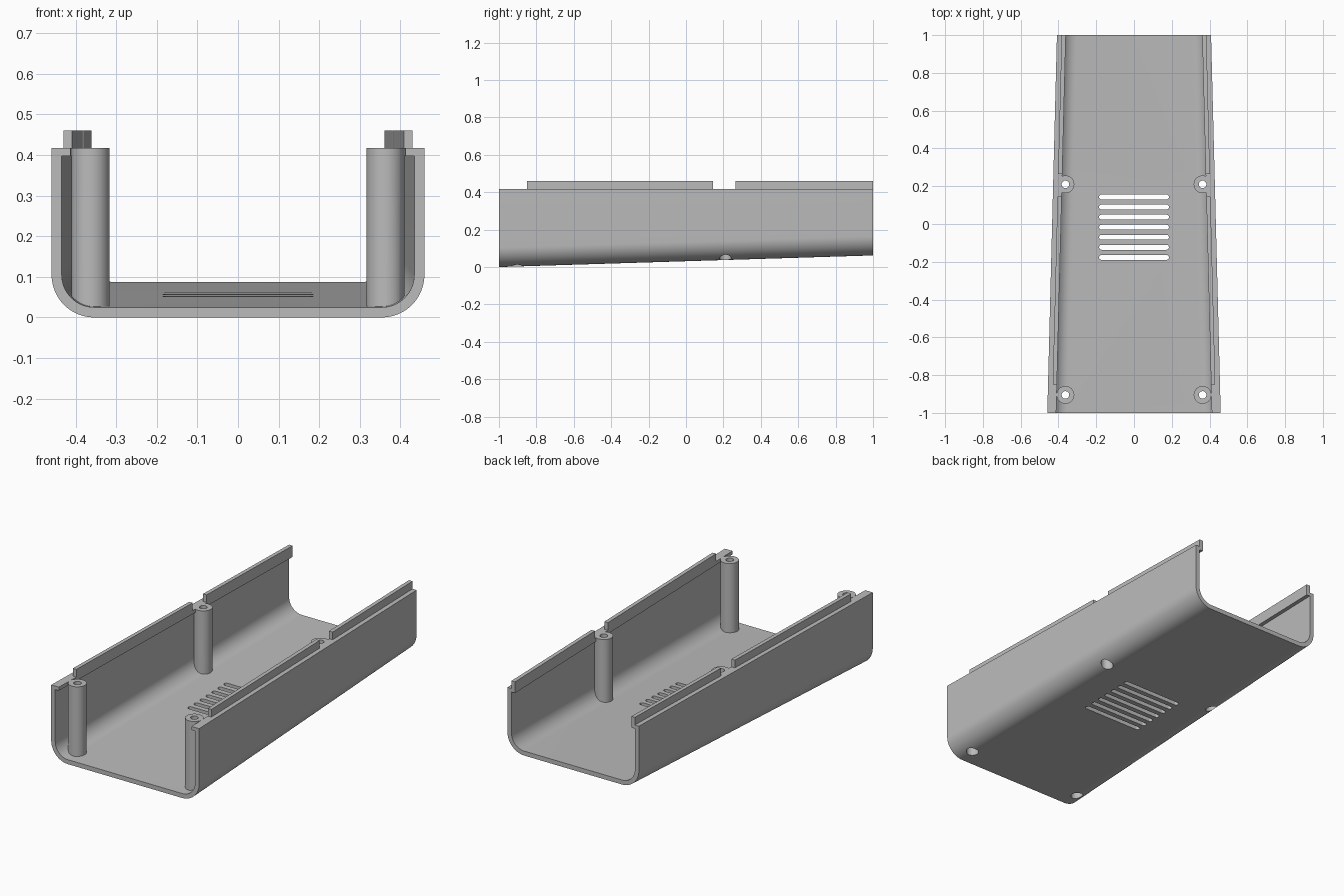
import bpy, bmesh, math

if "Cube" in bpy.data.objects:
    bpy.data.objects.remove(bpy.data.objects["Cube"], do_unlink=True)

WALL, RADIUS, RIM = 0.025, 0.105, 0.417
LEDGE_Z, LEDGE_W, LIP_TOP = 0.397, 0.022, 0.46
POSTS = [(x, y) for x in (-0.363, 0.363) for y in (-0.905, 0.21)]

grey = bpy.data.materials.new("plain grey")
grey.use_nodes = True
colour = (0.5, 0.5, 0.5, 1)
grey.diffuse_color = colour
grey.node_tree.nodes["Principled BSDF"].inputs["Base Color"].default_value = colour


def half_width(y):
    return 0.4335 - 0.0255 * y


def base(y):
    return 0.031 + 0.031 * y


def loft(name, sections):
    """Solid between two matching outlines."""
    bm = bmesh.new()
    a, b = [[bm.verts.new(p) for p in s] for s in sections]
    for i in range(len(a)):
        j = (i + 1) % len(a)
        bm.faces.new((a[i], a[j], b[j], b[i]))
    bm.faces.new(a)
    bm.faces.new(b)
    bmesh.ops.recalc_face_normals(bm, faces=bm.faces)
    mesh = bpy.data.meshes.new(name)
    bm.to_mesh(mesh)
    bm.free()
    mesh.materials.append(grey)
    ob = bpy.data.objects.new(name, mesh)
    bpy.context.collection.objects.link(ob)
    return ob


def trough(y, inset, upper):
    """Round-cornered U outline; upper lists (x inset, z) above the corner."""
    w, z, r = half_width(y) - inset, base(y) + inset, RADIUS - inset
    half = [(w - r + r * math.sin(t), z + r - r * math.cos(t))
            for t in [math.pi / 2 * i / 16 for i in range(17)]]
    half += [(w - dx, h) for dx, h in upper]
    return [(x, y, h) for x, h in half] + [(-x, y, h) for x, h in reversed(half)]


def cylinder(name, x, y, r, z0, z1):
    ring = [(x + r * math.cos(a), y + r * math.sin(a))
            for a in [math.tau * i / 40 for i in range(40)]]
    return loft(name, [[(px, py, z) for px, py in ring] for z in (z0, z1)])


def cut(target, cutter):
    mod = target.modifiers.new("cut", "BOOLEAN")
    mod.operation, mod.solver, mod.object = "DIFFERENCE", "EXACT", cutter
    bpy.context.view_layer.objects.active = target
    bpy.ops.object.modifier_apply(modifier=mod.name)
    bpy.data.objects.remove(cutter, do_unlink=True)


# Tapered tray, with the hollow leaving the screw posts and rim ledge standing
shell = loft("tray_shell", [trough(y, 0, [(0, RIM)]) for y in (-1, 1)])
above = [(0, LEDGE_Z), (LEDGE_W, LEDGE_Z), (LEDGE_W, 0.6)]
hollow = loft("hollow", [trough(y, WALL, above) for y in (-1.1, 1.1)])
for x, y in POSTS:
    cut(hollow, cylinder("post", x, y, 0.047, -0.2, 0.8))
cut(shell, hollow)

# Screw holes with wide recesses underneath
for x, y in POSTS:
    cut(shell, cylinder("recess", x, y, 0.032, -0.2, 0.25))
    cut(shell, cylinder("bore", x, y, 0.02, 0.2, 0.8))

# Vent slots with round ends
for i in range(7):
    cy, r, reach = 0.143 - 0.0533 * i, 0.013, 0.172
    ring = []
    for side in (1, -1):
        for k in range(13):
            a = math.pi * k / 12 - math.pi / 2
            ring.append((side * (reach + r * math.cos(a)), cy + side * r * math.sin(a)))
    cut(shell, loft("slot", [[(px, py, z) for px, py in ring] for z in (-0.2, 0.2)]))

# Raised lips along both rims, split at the middle posts
lips = []
for side, label in ((1, "left"), (-1, "right")):
    for where, y0, y1 in (("front", -0.85, 0.145), ("back", 0.265, 1)):
        ends = []
        for y in (y0, y1):
            outer = half_width(y) - WALL
            inner = outer - LEDGE_W
            ends.append([(side * x, y, z) for x, z in
                         ((inner, RIM), (outer, RIM), (outer, LIP_TOP), (inner, LIP_TOP))])
        lips.append(loft(f"{where}_{label}_lip", ends))

# Smooth the curves and keep the hard edges
bpy.ops.object.select_all(action="DESELECT")
shell.select_set(True)
bpy.context.view_layer.objects.active = shell
bpy.ops.object.shade_smooth_by_angle(angle=math.radians(30))
